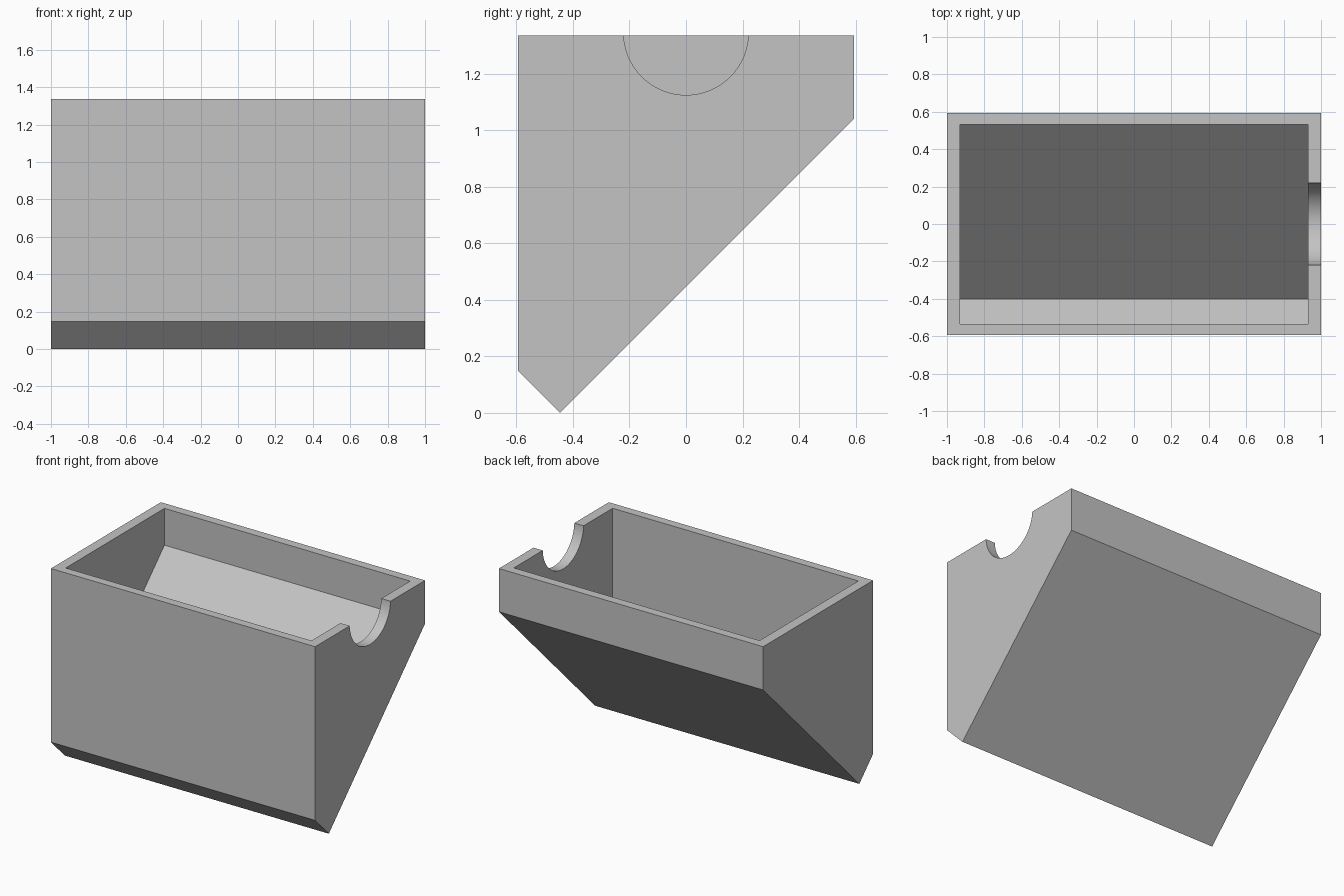
import bpy, bmesh, math

cube = bpy.data.objects.get("Cube")
if cube:
    bpy.data.objects.remove(cube, do_unlink=True)

TOP = 1.336

grey = bpy.data.materials.new("plain grey")
grey.use_nodes = True
colour = (0.55, 0.55, 0.55, 1)
grey.diffuse_color = colour
grey.node_tree.nodes["Principled BSDF"].inputs["Base Color"].default_value = colour


def prism(name, profile, x0, x1):
    """Extrude a (y, z) profile along x."""
    bm = bmesh.new()
    face = bm.faces.new([bm.verts.new((x0, y, z)) for y, z in profile])
    out = bmesh.ops.extrude_face_region(bm, geom=[face])
    moved = [v for v in out["geom"] if isinstance(v, bmesh.types.BMVert)]
    bmesh.ops.translate(bm, verts=moved, vec=(x1 - x0, 0, 0))
    bmesh.ops.recalc_face_normals(bm, faces=bm.faces)
    mesh = bpy.data.meshes.new(name)
    bm.to_mesh(mesh)
    bm.free()
    mesh.materials.append(grey)
    obj = bpy.data.objects.new(name, mesh)
    bpy.context.collection.objects.link(obj)
    return obj


# Outer shell: upright front, steep sloping underside
shell = prism("planter_box", [(-0.594, TOP), (-0.594, 0.148), (-0.446, 0),
                              (0.594, 1.04), (0.594, TOP)], -1, 1)

# Cavity with the same sloping floor, open at the top
cavity = prism("cavity_cutter", [(-0.535, TOP + 0.2), (-0.535, 0.284), (-0.401, 0.15),
                                 (0.533, 1.084), (0.533, TOP + 0.2)], -0.93, 0.93)

# Round notch in the rim of the left wall
R, STEPS = 0.221, 64
circle = [(R * math.cos(math.tau * i / STEPS), 1.346 + R * math.sin(math.tau * i / STEPS))
          for i in range(STEPS)]
notch = prism("notch_cutter", circle, 0.8, 1.1)

bpy.context.view_layer.objects.active = shell
for cutter in (cavity, notch):
    cutter.hide_render = True
    mod = shell.modifiers.new(cutter.name, "BOOLEAN")
    mod.operation, mod.solver, mod.object = "DIFFERENCE", "EXACT", cutter
    bpy.ops.object.modifier_apply(modifier=mod.name)
    bpy.data.objects.remove(cutter, do_unlink=True)

# Smooth only the curved notch
bpy.ops.object.select_all(action="DESELECT")
shell.select_set(True)
bpy.ops.object.shade_smooth_by_angle(angle=math.radians(30))
